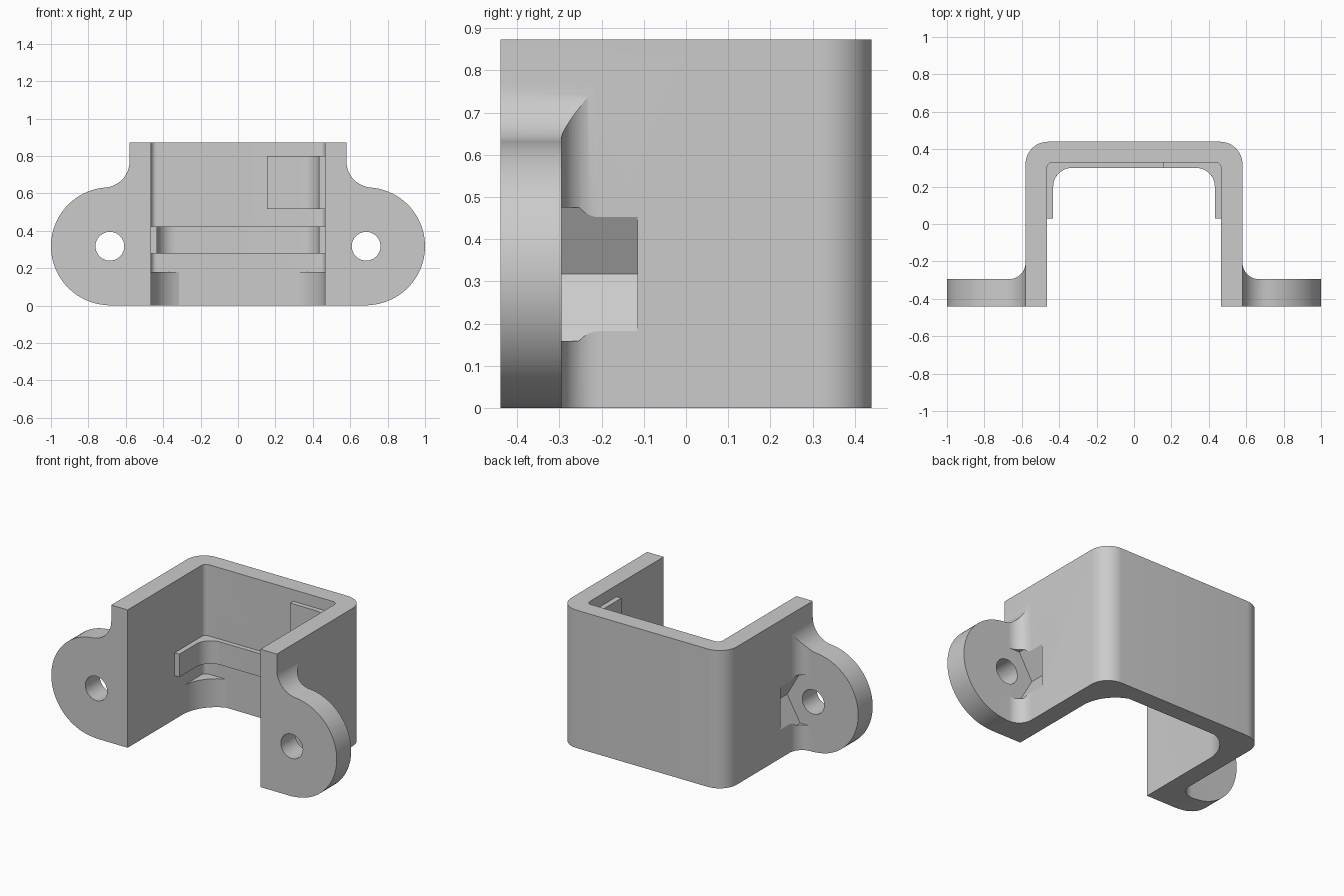
import bpy, bmesh, math
from mathutils import Vector

cube = bpy.data.objects.get("Cube")
if cube:
    bpy.data.objects.remove(cube, do_unlink=True)

grey = bpy.data.materials.new("plain grey")
grey.use_nodes = True
GREY = (0.6, 0.6, 0.6, 1)
grey.diffuse_color = GREY
grey.node_tree.nodes["Principled BSDF"].inputs["Base Color"].default_value = GREY

WALL_X, IN_X = 0.58, 0.465          # outer and inner half widths
BACK, IN_BACK, FRONT = 0.44, 0.33, -0.44
HEIGHT = 0.873
EAR_X, EAR_Z, EAR_R = 0.685, 0.317, 0.315
EAR_BACK = -0.295


def arc(cx, cy, r, a0, a1, n=12):
    """Points on an arc, angles in degrees."""
    angles = [math.radians(a0 + (a1 - a0) * i / n) for i in range(n + 1)]
    return [(cx + r * math.cos(a), cy + r * math.sin(a)) for a in angles]


def prism(name, outline, lo, hi, axis="Z", side=1):
    """Extrude an outline along Z (outline in x, y) or Y (outline in x, z)."""
    bm = bmesh.new()

    def place(p, h):
        return Vector((p[0] * side, p[1], h) if axis == "Z" else (p[0] * side, h, p[1]))

    face = bm.faces.new([bm.verts.new(place(p, lo)) for p in outline])
    new = bmesh.ops.extrude_face_region(bm, geom=[face])["geom"]
    shift = place((0, 0), hi - lo)
    bmesh.ops.translate(bm, vec=shift, verts=[g for g in new if isinstance(g, bmesh.types.BMVert)])
    bmesh.ops.recalc_face_normals(bm, faces=bm.faces)
    mesh = bpy.data.meshes.new(name)
    bm.to_mesh(mesh)
    bm.free()
    mesh.materials.append(grey)
    obj = bpy.data.objects.new(name, mesh)
    bpy.context.collection.objects.link(obj)
    return obj


def combine(target, tool, operation):
    """Apply a boolean and remove the tool."""
    mod = target.modifiers.new("cut", "BOOLEAN")
    mod.object, mod.operation, mod.solver = tool, operation, "EXACT"
    bpy.context.view_layer.objects.active = target
    bpy.ops.object.modifier_apply(modifier=mod.name)
    bpy.data.objects.remove(tool, do_unlink=True)


def u_path(half, back, front, r):
    """Open U running from the left front, round the back, to the right front."""
    return ([(half, front)] + arc(half - r, back - r, r, 0, 90)
            + arc(r - half, back - r, r, 90, 180) + [(-half, front)])


# U-shaped housing
housing = prism("housing", u_path(WALL_X, BACK, FRONT, 0.12)
                + u_path(IN_X, IN_BACK, FRONT, 0.03)[::-1], 0, HEIGHT)

# Ear outline: round lug blending into the wall through a concave arc
BLEND = 0.14
bx = WALL_X + BLEND
bz = EAR_Z + math.sqrt((EAR_R + BLEND) ** 2 - (bx - EAR_X) ** 2)
tilt = math.degrees(math.atan2(bz - EAR_Z, bx - EAR_X))
root = 0.52
lug = ([(root, EAR_Z - EAR_R)] + arc(EAR_X, EAR_Z, EAR_R, -90, tilt, 40)
       + arc(bx, bz, BLEND, tilt - 180, -180, 16)[1:] + [(root, bz)])
for p in range(2):
    lug[p] = (lug[p][0], 0)

# Ear plan: plate with a filleted joint to the side wall
FIL = 0.088
plan = ([(root, FRONT), (1.1, FRONT), (1.1, EAR_BACK)]
        + arc(WALL_X + FIL, EAR_BACK + FIL, FIL, 270, 180) + [(root, EAR_BACK + FIL)])

# Curved gusset low in each inner back corner
GUS = 0.236
end = math.degrees(math.asin(0.22 / GUS))
gusset_plan = (arc(IN_X - GUS, 0.11, GUS, 0, end, 16)
               + [(IN_X - 0.15, 0.36), (0.5, 0.36), (0.5, 0.11)])

for side in (1, -1):
    ear = prism("ear", lug, -0.6, 0.1, "Y", side)
    combine(ear, prism("ear_plan", plan, -0.2, 1, "Z", side), "INTERSECT")
    combine(housing, ear, "UNION")
    combine(housing, prism("gusset", gusset_plan, 0, 0.18, "Z", side), "UNION")
    # Hexagonal nut pocket and round screw hole
    nut = arc(EAR_X, EAR_Z, 0.183, 0, 300, 5)
    combine(housing, prism("nut_cutter", nut, EAR_BACK, -0.115, "Y", side), "DIFFERENCE")
    hole = arc(EAR_X, EAR_Z, 0.077, 0, 350, 35)
    combine(housing, prism("hole_cutter", hole, -0.6, -0.2, "Y", side), "DIFFERENCE")

# Inner rib all round, and a short pad above it in the left back corner
RIB_X, RIB_BACK, RIB_FRONT, EMBED = 0.432, 0.30, 0.03, 0.015
rib_inner = u_path(RIB_X, RIB_BACK, RIB_FRONT, 0.1)
rib_outer = u_path(IN_X + EMBED, IN_BACK + EMBED, RIB_FRONT, 0.03)
rib = prism("inner_rib", rib_outer + rib_inner[::-1], 0.277, 0.422)

PAD_X = 0.155
pad_plan = ([p for p in rib_outer if p[0] > PAD_X] + [(PAD_X, IN_BACK + EMBED), (PAD_X, RIB_BACK)]
            + [p for p in rib_inner if p[0] > PAD_X][::-1])
pad = prism("corner_pad", pad_plan, 0.517, 0.80)

# Smooth the rounded surfaces, keep edges sharp
for obj in (housing, rib, pad):
    bpy.ops.object.select_all(action="DESELECT")
    obj.select_set(True)
    bpy.context.view_layer.objects.active = obj
    bpy.ops.object.shade_smooth_by_angle(angle=math.radians(20))
